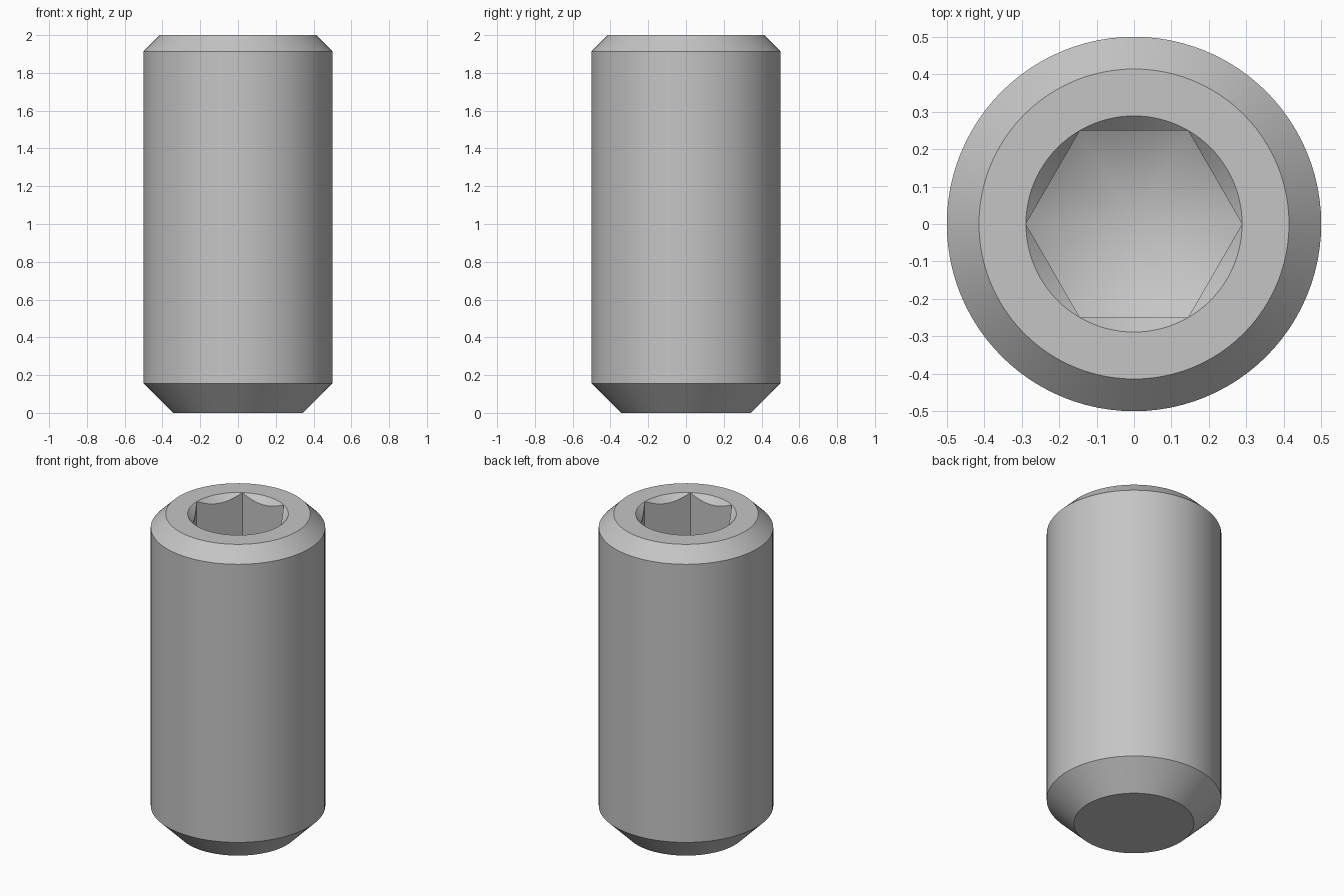
import bpy
import bmesh
from math import cos, sin, tan, pi, radians

cube = bpy.data.objects.get("Cube")
if cube:
    bpy.data.objects.remove(cube, do_unlink=True)

SEGMENTS = 96            # multiple of six, so columns land on the hexagon corners
HEIGHT = 2.0
FLAT = 0.25              # half the width across the socket flats
CORNER = FLAT / cos(pi / 6)
SOCKET_FLOOR = HEIGHT - 0.625
SLOPE = tan(radians(30))


def hexagon(angle):
    """Radius of the hexagonal socket at an angle."""
    return FLAT / cos(angle % (pi / 3) - pi / 6)


def circle(radius, z):
    return lambda angle: (radius, z)


def entry(angle):
    """Lower edge of the 45 degree countersink on the socket walls."""
    r = hexagon(angle)
    return r, HEIGHT - (CORNER - r)


def floor_edge(angle):
    """Where the drilled cone meets the socket walls."""
    r = hexagon(angle)
    return r, SOCKET_FLOOR - (CORNER - r) * SLOPE


# Rings from the bottom edge, up the outside and down into the socket
profile = [
    circle(0.344, 0), circle(0.5, 0.156), circle(0.5, 1.914),
    circle(0.414, HEIGHT), circle(CORNER, HEIGHT), entry, floor_edge,
]

bm = bmesh.new()
rings = []
for ring in profile:
    verts = []
    for i in range(SEGMENTS):
        a = 2 * pi * i / SEGMENTS
        r, z = ring(a)
        verts.append(bm.verts.new((r * cos(a), r * sin(a), z)))
    rings.append(verts)

# Walls, flat point and conical socket floor
tip = bm.verts.new((0, 0, SOCKET_FLOOR - CORNER * SLOPE))
for i in range(SEGMENTS):
    j = (i + 1) % SEGMENTS
    for low, high in zip(rings, rings[1:]):
        bm.faces.new((low[i], low[j], high[j], high[i]))
    bm.faces.new((rings[-1][i], rings[-1][j], tip))
bm.faces.new(list(reversed(rings[0])))

bmesh.ops.remove_doubles(bm, verts=bm.verts[:], dist=0.0001)
bmesh.ops.recalc_face_normals(bm, faces=bm.faces[:])
mesh = bpy.data.meshes.new("set_screw")
bm.to_mesh(mesh)
bm.free()

screw = bpy.data.objects.new("set_screw", mesh)
bpy.context.collection.objects.link(screw)

# Plain grey metal
grey = bpy.data.materials.new("steel_grey")
grey.use_nodes = True
colour = (0.56, 0.56, 0.56, 1)
grey.diffuse_color = colour
grey.node_tree.nodes["Principled BSDF"].inputs["Base Color"].default_value = colour
mesh.materials.append(grey)

bpy.ops.object.select_all(action="DESELECT")
screw.select_set(True)
bpy.context.view_layer.objects.active = screw
bpy.ops.object.shade_smooth_by_angle(angle=radians(25))
